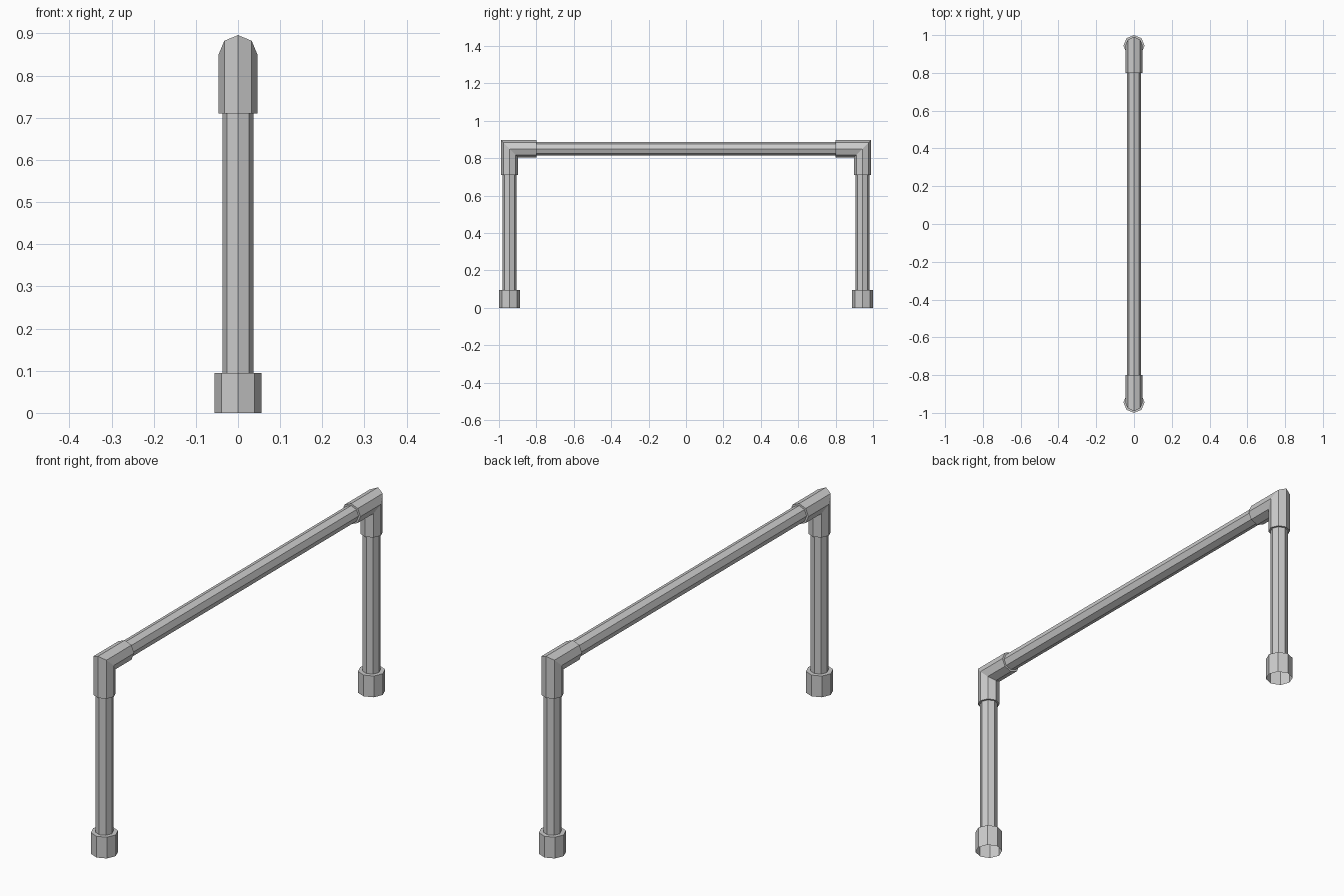
import bpy, bmesh, math

if "Cube" in bpy.data.objects:
    bpy.data.objects.remove(bpy.data.objects["Cube"])

SIDES = 8
LEG_Y, RAIL_Z = -0.944, 0.85
R_PIPE, R_ELBOW, R_FOOT = 0.037, 0.046, 0.056
FOOT_TOP, ELBOW_LOW, ELBOW_IN = 0.095, 0.71, -0.80

# Outward directions (y, z) of the rings on the leg, the mitred corner and the rail
UP, MITRE, ALONG = (-1, 0), (-1, 1), (0, 1)


def tube(name, stations, mirrored=True):
    """Skin octagonal rings; each station is (y, z, radius, outward direction)."""
    bm = bmesh.new()
    rings = []
    for y, z, r, (dy, dz) in stations:
        ring = []
        for k in range(SIDES):
            a = 2 * math.pi * k / SIDES
            u = r * math.cos(a)
            ring.append(bm.verts.new((r * math.sin(a), y + u * dy, z + u * dz)))
        rings.append(ring)
    for lo, hi in zip(rings, rings[1:]):
        for k in range(SIDES):
            n = (k + 1) % SIDES
            bm.faces.new((lo[k], lo[n], hi[n], hi[k]))
    mesh = bpy.data.meshes.new(name)
    bm.to_mesh(mesh)
    bm.free()
    obj = bpy.data.objects.new(name, mesh)
    bpy.context.collection.objects.link(obj)
    if mirrored:
        mod = obj.modifiers.new("Mirror", 'MIRROR')
        mod.use_axis = (False, True, False)
        mod.use_mirror_merge = False
    return obj


# Foot sleeves, open underneath, with a shoulder on top
tube("foot_sleeves", [
    (LEG_Y, 0, R_FOOT, UP),
    (LEG_Y, FOOT_TOP, R_FOOT, UP),
    (LEG_Y, FOOT_TOP, R_PIPE, UP)])

# Upright legs
tube("legs", [
    (LEG_Y, FOOT_TOP, R_PIPE, UP),
    (LEG_Y, ELBOW_LOW, R_PIPE, UP)])

# Mitred corner elbows with stepped ends
tube("corner_elbows", [
    (LEG_Y, ELBOW_LOW, R_PIPE, UP),
    (LEG_Y, ELBOW_LOW, R_ELBOW, UP),
    (LEG_Y, RAIL_Z, R_ELBOW, MITRE),
    (ELBOW_IN, RAIL_Z, R_ELBOW, ALONG),
    (ELBOW_IN, RAIL_Z, R_PIPE, ALONG)])

# Horizontal top rail
tube("top_rail", [
    (ELBOW_IN, RAIL_Z, R_PIPE, ALONG),
    (-ELBOW_IN, RAIL_Z, R_PIPE, ALONG)], mirrored=False)
